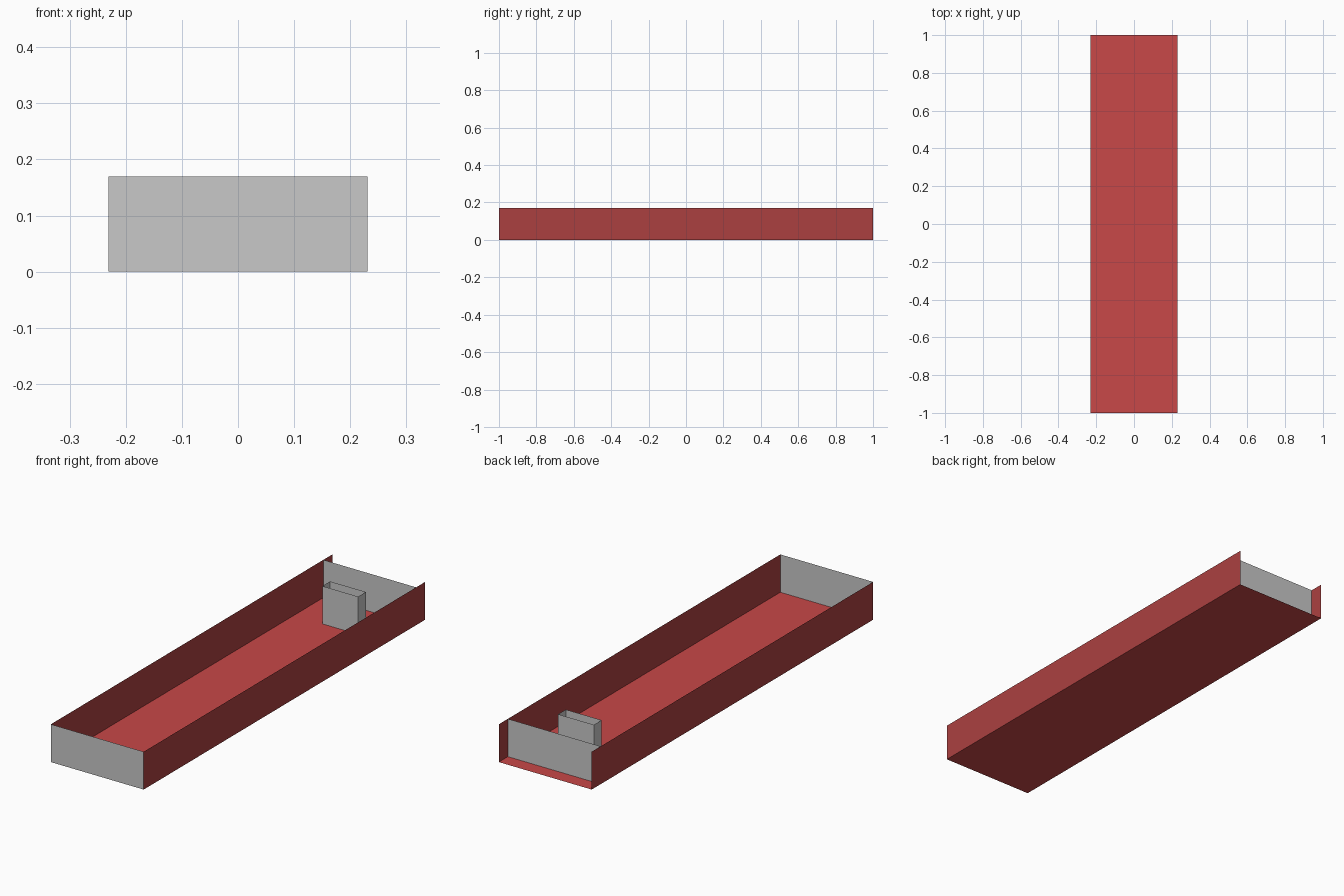
import bpy

if "Cube" in bpy.data.objects:
    bpy.data.objects.remove(bpy.data.objects["Cube"])

W, L, H = 0.231, 1.0, 0.17      # half width, half length, wall height


def material(name, color):
    m = bpy.data.materials.new(name)
    m.diffuse_color = (*color, 1.0)
    m.use_nodes = True
    m.node_tree.nodes["Principled BSDF"].inputs["Base Color"].default_value = m.diffuse_color
    return m


grey = material("grey", (0.578, 0.578, 0.578))
floor_red = material("floor red", (0.578, 0.065, 0.065))
side_red = material("side red", (0.407, 0.051, 0.051))


def sheet(name, corners, mat):
    """One flat panel without thickness."""
    mesh = bpy.data.meshes.new(name)
    mesh.from_pydata(corners, [], [tuple(range(len(corners)))])
    mesh.materials.append(mat)
    obj = bpy.data.objects.new(name, mesh)
    bpy.context.collection.objects.link(obj)
    return obj


def wall(name, a, b, mat):
    """Upright panel from point a to point b, outside on the right of a-b."""
    return sheet(name, [(*a, 0), (*b, 0), (*b, H), (*a, H)], mat)


# tray floor
sheet("floor", [(-W, -L, 0), (W, -L, 0), (W, L, 0), (-W, L, 0)], floor_red)

# long side walls
wall("right_side", (W, -L), (W, L), side_red)
wall("left_side", (-W, L), (-W, -L), side_red)

# end walls: the back one is set in from the edge
wall("front_wall", (-W, -L), (W, -L), grey)
wall("back_wall", (W, 0.936), (-W, 0.936), grey)

# small open-topped box standing near the back
bx, y0, y1 = 0.089, 0.727, 0.782
ring = [(-bx, y0), (bx, y0), (bx, y1), (-bx, y1)]
for i, side in enumerate(("front", "right", "back", "left")):
    wall("box_" + side, ring[i], ring[(i + 1) % 4], grey)
